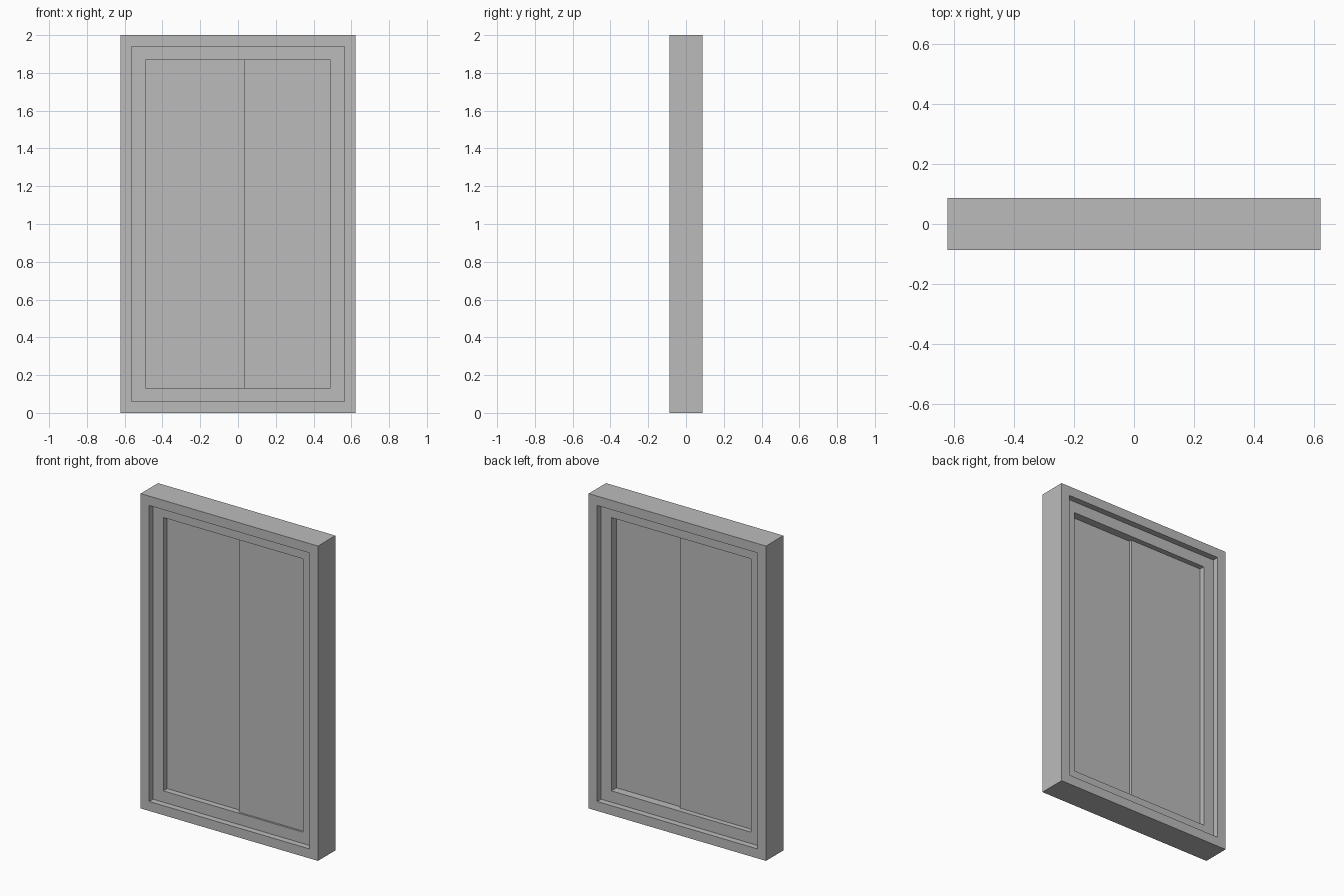
import bpy, bmesh

if "Cube" in bpy.data.objects:
    bpy.data.objects.remove(bpy.data.objects["Cube"])

# Dark grey finish shared by all parts
grey = bpy.data.materials.new("dark_grey")
grey.diffuse_color = (0.5, 0.5, 0.5, 1)
grey.use_nodes = True
grey.node_tree.nodes["Principled BSDF"].inputs["Base Color"].default_value = grey.diffuse_color


def ring(name, hw, z0, z1, border, y0, y1):
    """Rectangular frame: outer half width hw, from z0 to z1, extruded y0 to y1."""
    bm = bmesh.new()
    loops = []
    for y in (y0, y1):
        for b in (0, border):
            w, lo, hi = hw - b, z0 + b, z1 - b
            loops.append([bm.verts.new(c) for c in
                          ((-w, y, lo), (w, y, lo), (w, y, hi), (-w, y, hi))])
    front_out, front_in, back_out, back_in = loops
    for a, b in ((front_out, front_in), (front_in, back_in),
                 (back_in, back_out), (back_out, front_out)):
        for i in range(4):
            j = (i + 1) % 4
            bm.faces.new((a[i], a[j], b[j], b[i]))
    return finish(bm, name)


def panel(name, x0, x1, y0, y1, z0, z1):
    """Plain rectangular slab."""
    bm = bmesh.new()
    bmesh.ops.create_cube(bm, size=1)
    for v in bm.verts:
        v.co = ((x0 + x1) / 2 + v.co.x * (x1 - x0),
                (y0 + y1) / 2 + v.co.y * (y1 - y0),
                (z0 + z1) / 2 + v.co.z * (z1 - z0))
    return finish(bm, name)


def finish(bm, name):
    bmesh.ops.recalc_face_normals(bm, faces=bm.faces)
    mesh = bpy.data.meshes.new(name)
    bm.to_mesh(mesh)
    bm.free()
    mesh.materials.append(grey)
    obj = bpy.data.objects.new(name, mesh)
    bpy.context.collection.objects.link(obj)
    return obj


# Outer frame and the recessed inner frame
ring("outer_frame", 0.623, 0.0, 2.0, 0.06, -0.087, 0.087)
ring("inner_frame", 0.563, 0.06, 1.94, 0.072, -0.048, 0.048)

# Two sliding panels on offset tracks, meeting just right of centre
panel("front_panel", 0.032, 0.491, -0.036, -0.003, 0.132, 1.868)
panel("rear_panel", -0.491, 0.032, -0.010, 0.014, 0.132, 1.868)
